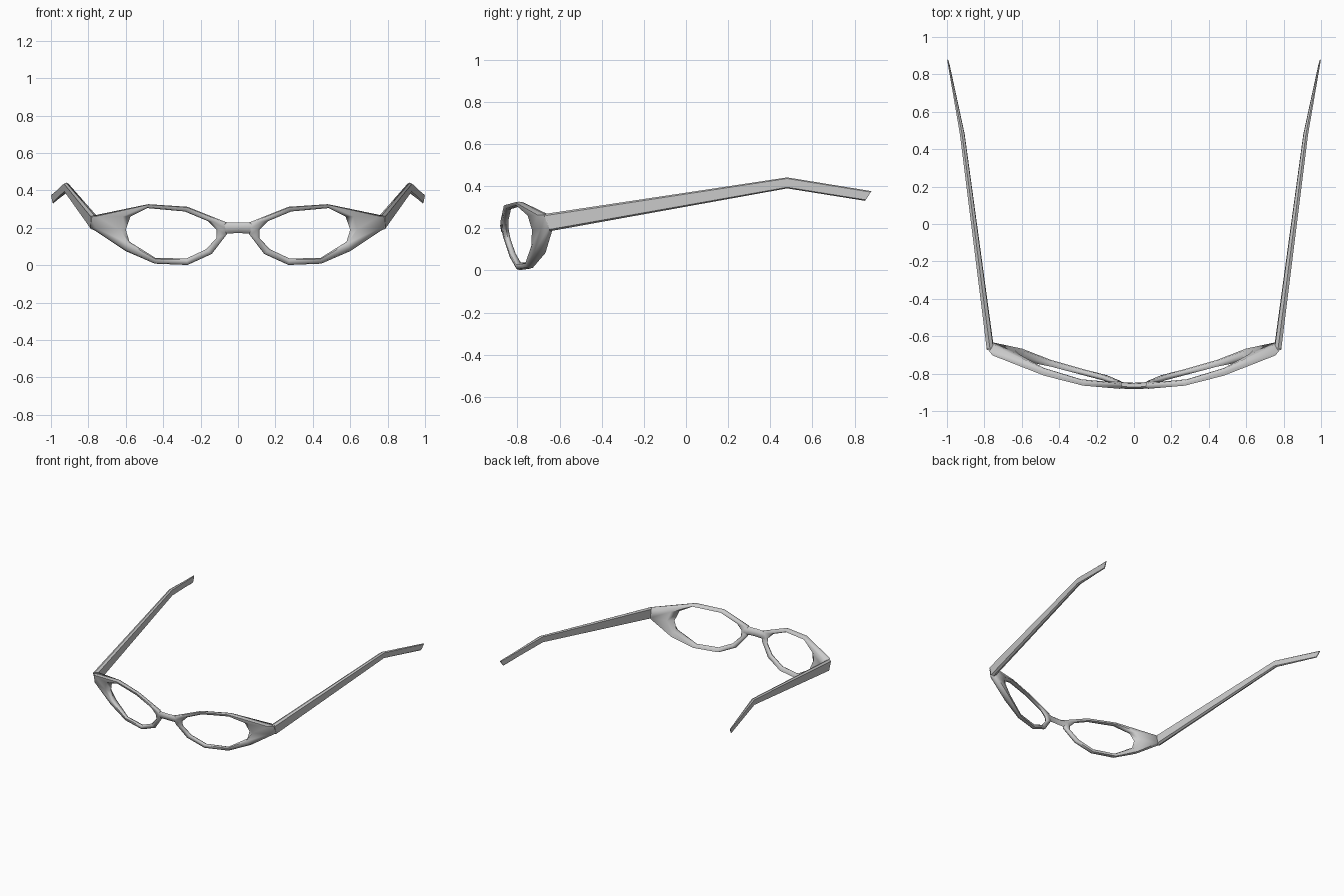
import bpy, bmesh
from mathutils import Vector

if "Cube" in bpy.data.objects:
    bpy.data.objects.remove(bpy.data.objects["Cube"])


def front_y(x, z):
    # wrapped and tilted front surface of the frame
    pts = [(0, -.84), (.06, -.838), (.27, -.803), (.5, -.741), (.8, -.635)]
    for (x0, y0), (x1, y1) in zip(pts, pts[1:]):
        if x <= x1:
            break
    return y0 + (y1 - y0) * (x - x0) / (x1 - x0) - .2 * z


def depth(x):
    return min(.057, .028 + max(0, x - .42) * .16)


def loft(name, sections, closed=False, angle=0.7, mirror=True):
    # skin a list of equal-length cross-sections
    bm = bmesh.new()
    rows = [[bm.verts.new(p) for p in s] for s in sections]
    n = len(rows[0])
    pairs = list(zip(rows, rows[1:]))
    if closed:
        pairs.append((rows[-1], rows[0]))
    else:
        bm.faces.new(rows[0])
        bm.faces.new(rows[-1][::-1])
    for a, b in pairs:
        for i in range(n):
            j = (i + 1) % n
            bm.faces.new((a[i], a[j], b[j], b[i]))
    bmesh.ops.recalc_face_normals(bm, faces=bm.faces)
    me = bpy.data.meshes.new(name)
    bm.to_mesh(me)
    bm.free()
    ob = bpy.data.objects.new(name, me)
    bpy.context.collection.objects.link(ob)
    if mirror:
        m = ob.modifiers.new("mirror", 'MIRROR')
        m.use_mirror_merge = False
    bpy.ops.object.select_all(action='DESELECT')
    ob.select_set(True)
    bpy.context.view_layer.objects.active = ob
    bpy.ops.object.shade_smooth_by_angle(angle=angle)
    return ob


# lens rim: outer and inner outline points (x, z)
outer = [(.06, .228), (.27, .312), (.48, .326), (.788, .262), (.788, .2), (.6, .075),
         (.445, .008), (.27, .001), (.14, .06), (.06, .165), (.06, .197)]
inner = [(.16, .235), (.285, .287), (.485, .305), (.575, .26), (.6, .19), (.58, .125),
         (.44, .038), (.275, .036), (.17, .085), (.115, .145), (.115, .19)]
rim = []
for o, i in zip(outer, inner):
    sec = []
    for f, d in ((0, .5), (.15, 0), (.8, 0), (1, .5), (.8, 1), (.15, 1)):
        x = o[0] + (i[0] - o[0]) * f
        z = o[1] + (i[1] - o[1]) * f
        sec.append((x, front_y(x, z) + depth(x) * d, z))
    rim.append(sec)
loft("lens_rim", rim, closed=True, angle=1.2)

# nose bridge
bridge = []
for x, lo, hi in ((-.09, .16, .236), (-.05, .17, .227), (0, .171, .227), (.05, .17, .227), (.09, .16, .236)):
    sec = []
    for f, d in ((0, .5), (.25, 0), (.75, 0), (1, .5), (.75, 1), (.25, 1)):
        z = lo + (hi - lo) * f
        sec.append((x, front_y(abs(x), z) + .028 * d, z))
    bridge.append(sec)
loft("nose_bridge", bridge, angle=1.2, mirror=False)

# temple arms: top edge, bottom edge, half width at hinge, ear bend and tip
arm = []
for top, bot, w in (((.769, -.675, .267), (.769, -.645, .186), .018),
                    ((.919, .48, .441), (.917, .48, .389), .012),
                    ((.997, .88, .376), (.988, .85, .33), .003)):
    t, b, side = Vector(top), Vector(bot), Vector((w, 0, 0))
    arm.append([t, t.lerp(b, .1) + side, t.lerp(b, .9) + side,
                b, t.lerp(b, .9) - side, t.lerp(b, .1) - side])
loft("temple_arm", arm, angle=0.7)
